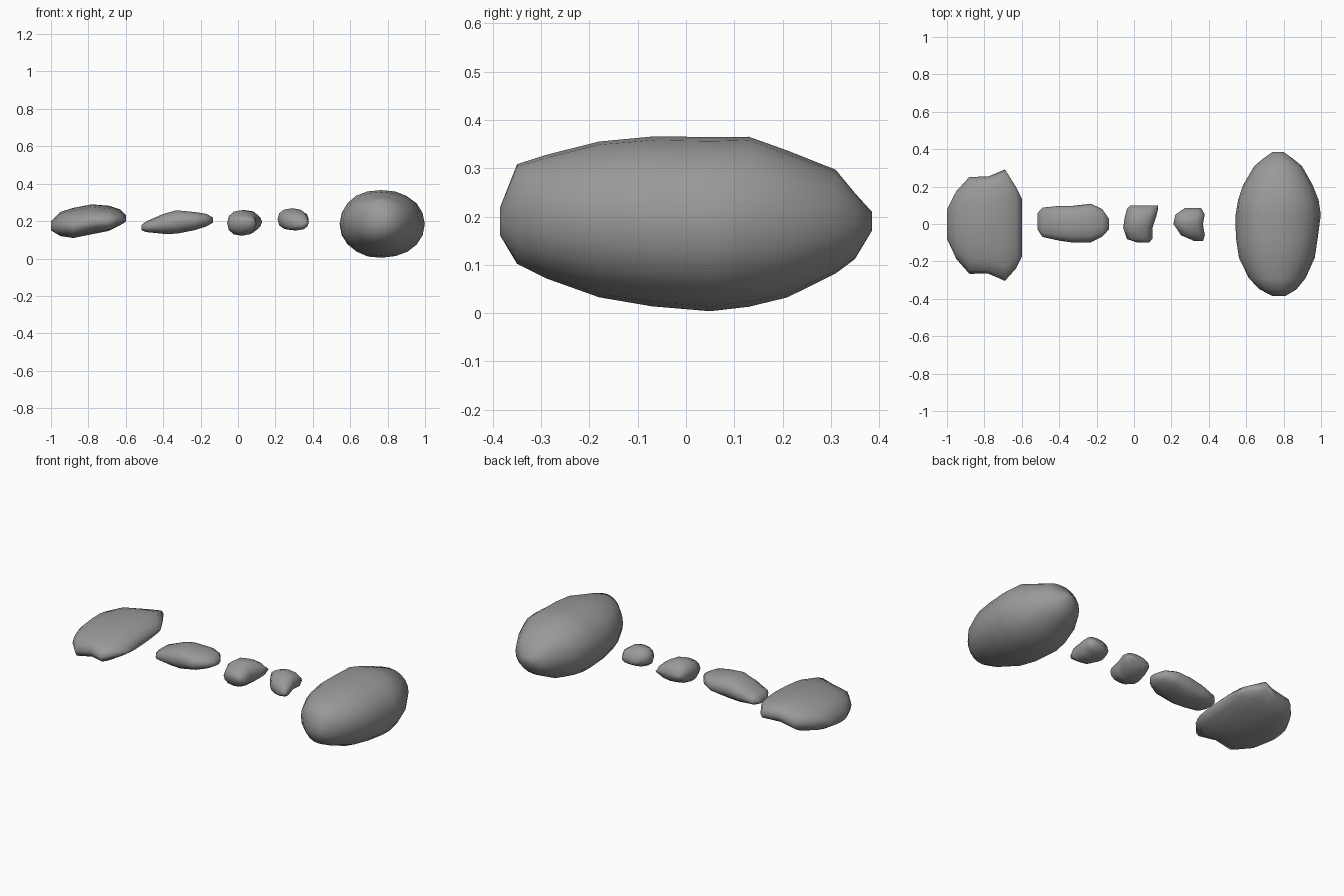
import bpy
import bmesh
from math import cos, sin, tau, copysign
from mathutils import Vector, noise

cube = bpy.data.objects.get("Cube")
if cube:
    bpy.data.objects.remove(cube, do_unlink=True)

# One stone material shared by every rock
stone = bpy.data.materials.new("stone_grey")
stone.use_nodes = True
grey = (0.32, 0.32, 0.32, 1)
stone.diffuse_color = grey
shader = stone.node_tree.nodes["Principled BSDF"]
shader.inputs["Base Color"].default_value = grey
shader.inputs["Roughness"].default_value = 0.9


def rounded(value, power):
    """Superellipse coordinate: a higher power gives a boxier section."""
    return copysign(abs(value) ** (2 / power), value)


def rock(name, axis, stations, sides=14, power=2.3, dent=0.05, grain=6, tilt=0):
    """Loft rounded sections along an axis, then dent the skin inward.

    Each station is (position, side low, side high, z low, z high).
    """
    bm = bmesh.new()
    rings = []
    for pos, low, high, bottom, top in stations:
        mid_side, mid_z = (low + high) / 2, (bottom + top) / 2
        ring = []
        for i in range(sides):
            angle = tau * i / sides
            u = rounded(cos(angle), power) * (high - low) / 2
            v = rounded(sin(angle), power) * (top - bottom) / 2
            shrink = 1 - dent * (1 + noise.noise(
                Vector((pos, mid_side + u, mid_z + v)) * grain))
            side, z = mid_side + u * shrink, mid_z + v * shrink + u * tilt
            ring.append(bm.verts.new(
                (pos, side, z) if axis == "x" else (side, pos, z)))
        rings.append(ring)

    # Skin between neighbouring sections
    for first, second in zip(rings, rings[1:]):
        for i in range(sides):
            j = (i + 1) % sides
            bm.faces.new((first[i], first[j], second[j], second[i]))

    # Fan caps on both ends
    caps = [bm.faces.new(ring) for ring in (rings[0], rings[-1])]
    bmesh.ops.poke(bm, faces=caps)
    bmesh.ops.recalc_face_normals(bm, faces=bm.faces[:])

    mesh = bpy.data.meshes.new(name)
    bm.to_mesh(mesh)
    bm.free()
    mesh.shade_smooth()
    mesh.materials.append(stone)
    obj = bpy.data.objects.new(name, mesh)
    bpy.context.collection.objects.link(obj)
    return obj


# Large egg-shaped boulder
rock("large_boulder", "y", [
    (-.385, .74, .81, .16, .22),
    (-.35, .67, .87, .1, .31),
    (-.29, .61, .92, .07, .33),
    (-.18, .56, .97, .03, .36),
    (-.07, .54, .99, .01, .37),
    (.05, .54, 1, 0, .37),
    (.13, .55, .99, .01, .37),
    (.21, .58, .96, .03, .34),
    (.31, .64, .9, .08, .3),
    (.35, .69, .85, .11, .25),
    (.385, .74, .8, .17, .21),
], sides=20, power=2.1, dent=.02, grain=9)

# Broad flat slab with pointed corners on its inner edge
rock("flat_slab", "x", [
    (-1, -.08, .08, .15, .2),
    (-.95, -.19, .18, .12, .25),
    (-.88, -.27, .26, .11, .27),
    (-.78, -.27, .26, .13, .29),
    (-.69, -.31, .3, .15, .28),
    (-.63, -.24, .2, .18, .26),
    (-.6, -.18, .14, .2, .23),
], sides=16, power=2.3, dent=.02, tilt=.06)

# Long narrow stone
rock("long_stone", "x", [
    (-.515, -.03, .06, .15, .18),
    (-.49, -.07, .09, .14, .2),
    (-.4, -.09, .1, .13, .24),
    (-.33, -.1, .1, .13, .26),
    (-.23, -.1, .11, .15, .25),
    (-.17, -.07, .08, .17, .24),
    (-.135, -.03, .03, .19, .22),
], power=2.4, dent=.02)

# Small stone with a spur at the back corner
rock("spurred_pebble", "y", [
    (-.1, .02, .08, .18, .21),
    (-.08, -.04, .1, .14, .23),
    (-.02, -.06, .1, .12, .26),
    (.04, -.05, .12, .13, .26),
    (.08, -.04, .13, .15, .24),
    (.1, -.02, .13, .18, .21),
], sides=12, power=2.3, dent=.02)

# Smallest rounded stone
rock("round_pebble", "y", [
    (-.09, .32, .37, .17, .2),
    (-.06, .25, .38, .15, .24),
    (0, .21, .37, .15, .27),
    (.05, .22, .38, .16, .26),
    (.085, .27, .36, .18, .22),
], sides=12, power=2.3, dent=.02)
